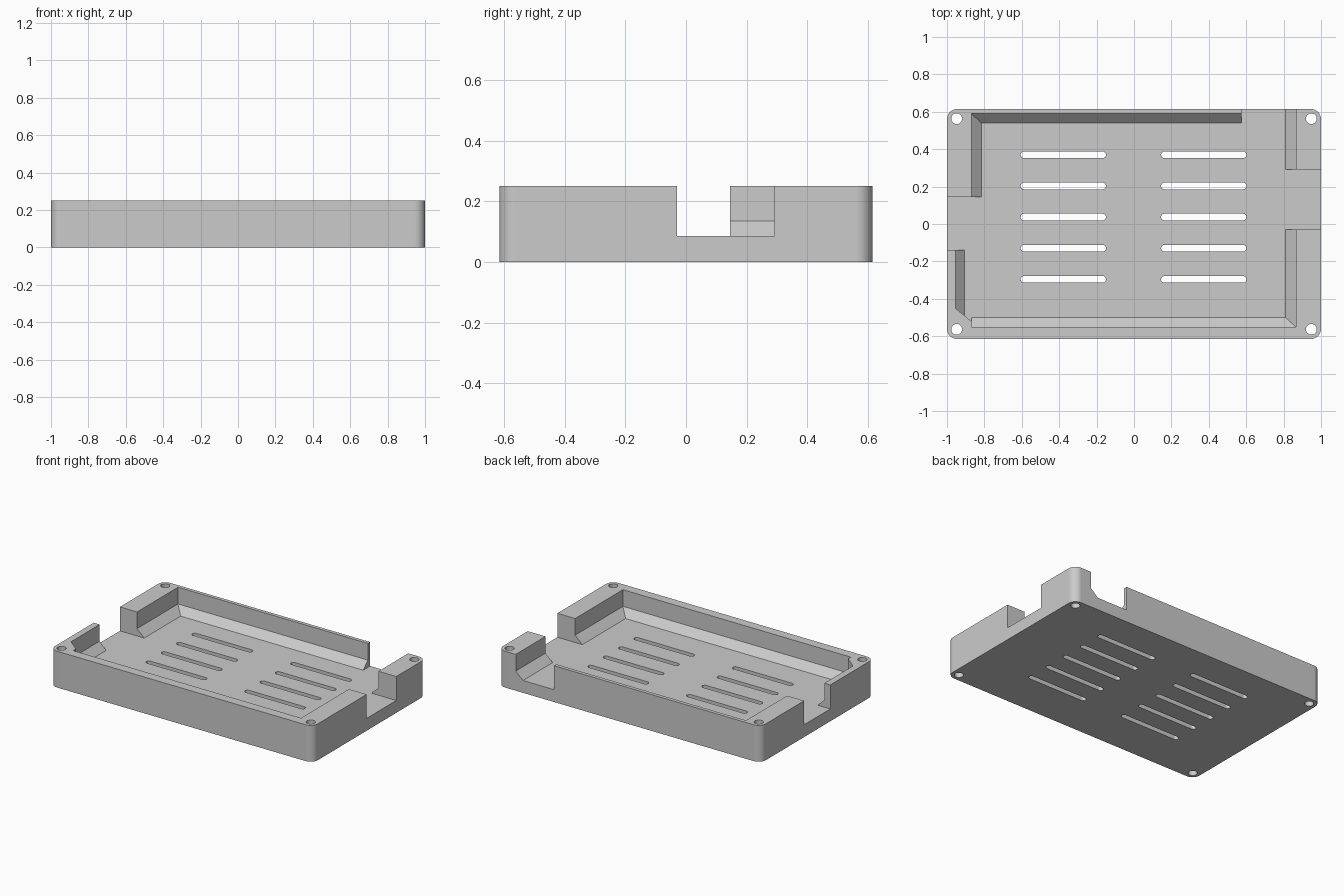
import bpy
import bmesh
from math import cos, sin, pi, radians

cube = bpy.data.objects.get("Cube")
if cube:
    bpy.data.objects.remove(cube, do_unlink=True)

HX, HY, HEIGHT = 1.0, 0.615, 0.25   # half sizes and total height
FLOOR, SLOPE_TOP = 0.085, 0.135     # floor level and top of the sloped skirting
ABOVE, BELOW = 0.35, -0.1           # cutter overshoot

grey = bpy.data.materials.new("light grey plastic")
grey.use_nodes = True
grey.diffuse_color = (0.6, 0.6, 0.6, 1)
grey.node_tree.nodes["Principled BSDF"].inputs["Base Color"].default_value = (0.6, 0.6, 0.6, 1)


def loft(name, rings):
    """Closed solid joining rings of points, capped at both ends."""
    bm = bmesh.new()
    loops = [[bm.verts.new(p) for p in ring] for ring in rings]
    n = len(loops[0])
    for a, b in zip(loops, loops[1:]):
        for i in range(n):
            j = (i + 1) % n
            bm.faces.new((a[i], a[j], b[j], b[i]))
    bm.faces.new(loops[0][::-1])
    bm.faces.new(loops[-1])
    bmesh.ops.recalc_face_normals(bm, faces=bm.faces)
    mesh = bpy.data.meshes.new(name)
    bm.to_mesh(mesh)
    bm.free()
    mesh.materials.append(grey)
    obj = bpy.data.objects.new(name, mesh)
    bpy.context.collection.objects.link(obj)
    return obj


def at_z(outline, z):
    return [(x, y, z) for x, y in outline]


def prism(name, outline, z0, z1):
    return loft(name, [at_z(outline, z0), at_z(outline, z1)])


def rect(x0, x1, y0, y1):
    return [(x0, y0), (x1, y0), (x1, y1), (x0, y1)]


def rounded(cx, cy, hx, hy, r, seg):
    """Rectangle with round corners; also gives slots and circles."""
    pts = []
    for k, (sx, sy) in enumerate([(1, 1), (-1, 1), (-1, -1), (1, -1)]):
        for i in range(seg + 1):
            a = (k + i / seg) * pi / 2
            p = (cx + sx * (hx - r) + r * cos(a), cy + sy * (hy - r) + r * sin(a))
            if not pts or max(abs(p[0] - pts[-1][0]), abs(p[1] - pts[-1][1])) > 1e-5:
                pts.append(p)
    if max(abs(pts[0][0] - pts[-1][0]), abs(pts[0][1] - pts[-1][1])) < 1e-5:
        pts.pop()
    return pts


# Solid tray block
tray = prism("tray", rounded(0, 0, HX, HY, 0.055, 16), 0, HEIGHT)
cutters = []

# Main pocket with sloped skirting all round
wide = rect(-0.87, 0.865, -0.55, 0.59)
narrow = rect(-0.815, 0.81, -0.5, 0.54)
cutters.append(loft("main_pocket_cutter", [
    at_z(narrow, FLOOR), at_z(wide, SLOPE_TOP), at_z(wide, ABOVE)]))

# Front skirting runs straight to the corner post
front = [(-0.55, ABOVE), (-0.55, SLOPE_TOP), (-0.5, FLOOR), (-0.3, FLOOR), (-0.3, ABOVE)]
cutters.append(loft("front_corner_cutter", [
    [(x, y, z) for y, z in front] for x in (-0.87, -0.7)]))


# Widened pocket behind the thin side wall, with a diagonal corner post
def side_outline(x):
    y = -0.52 + 0.07 * (-0.87 - x) / 0.085
    return [(x, -0.1), (x, y), (-0.87, -0.52), (-0.87, -0.5), (-0.75, -0.5), (-0.75, -0.1)]


cutters.append(loft("side_pocket_cutter", [
    at_z(side_outline(-0.905), FLOOR), at_z(side_outline(-0.955), SLOPE_TOP),
    at_z(side_outline(-0.955), ABOVE)]))

# Openings through the side walls
cutters.append(prism("right_gap_cutter", rect(-1.2, -0.7, -0.14, 0.145), FLOOR, ABOVE))
cutters.append(prism("left_gap_cutter", rect(0.7, 1.2, -0.03, 0.292), FLOOR, ABOVE))

# Opening through the back wall, sloped on one side
back = [(0.575, ABOVE), (0.575, FLOOR), (0.81, FLOOR), (0.865, SLOPE_TOP), (0.865, ABOVE)]
cutters.append(loft("back_gap_cutter", [
    [(x, y, z) for x, z in back] for y in (0.45, 0.8)]))

# Vent slots
for cx in (-0.378, 0.373):
    for row in range(5):
        slot = rounded(cx, 0.37 - 0.1665 * row, 0.228, 0.018, 0.018, 6)
        cutters.append(prism("vent_cutter", slot, BELOW, ABOVE))

# Corner screw holes
for sx in (-1, 1):
    for sy in (-1, 1):
        hole = rounded(sx * 0.948, sy * 0.563, 0.029, 0.029, 0.029, 6)
        cutters.append(prism("screw_hole_cutter", hole, BELOW, ABOVE))

# Carve the block, then drop the cutters
for cutter in cutters:
    cutter.hide_render = True
    mod = tray.modifiers.new(cutter.name, "BOOLEAN")
    mod.operation, mod.solver, mod.object = "DIFFERENCE", "EXACT", cutter
depsgraph = bpy.context.evaluated_depsgraph_get()
carved = bpy.data.meshes.new_from_object(tray.evaluated_get(depsgraph))
tray.modifiers.clear()
tray.data = carved
for cutter in cutters:
    bpy.data.objects.remove(cutter, do_unlink=True)

# Smooth round corners and holes, keep the rest crisp
bpy.ops.object.select_all(action="DESELECT")
tray.select_set(True)
bpy.context.view_layer.objects.active = tray
bpy.ops.object.shade_smooth_by_angle(angle=radians(30))
weighted = tray.modifiers.new("flat_normals", "WEIGHTED_NORMAL")
weighted.keep_sharp = True
